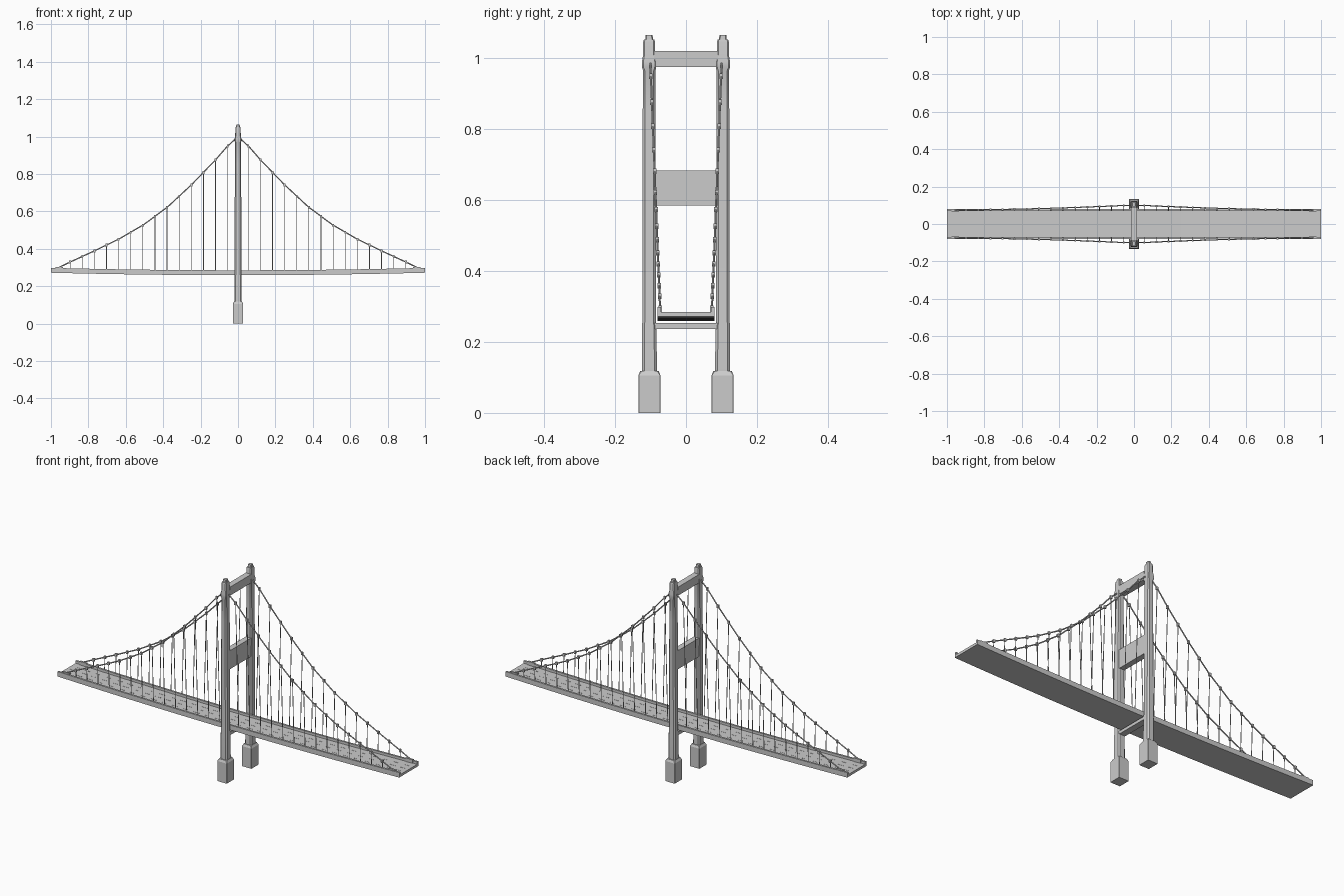
import bpy, bmesh, math
from mathutils import Vector

if "Cube" in bpy.data.objects:
    bpy.data.objects.remove(bpy.data.objects["Cube"])


def finish(name, bm, smooth=False):
    bmesh.ops.recalc_face_normals(bm, faces=bm.faces)
    mesh = bpy.data.meshes.new(name)
    bm.to_mesh(mesh)
    bm.free()
    ob = bpy.data.objects.new(name, mesh)
    bpy.context.collection.objects.link(ob)
    if smooth:
        bpy.ops.object.select_all(action='DESELECT')
        ob.select_set(True)
        bpy.context.view_layer.objects.active = ob
        bpy.ops.object.shade_smooth_by_angle(angle=math.radians(40))
    return ob


def loft(bm, rings):
    loops = [[bm.verts.new(p) for p in r] for r in rings]
    n = len(loops[0])
    for a, b in zip(loops, loops[1:]):
        for i in range(n):
            bm.faces.new((a[i], a[(i + 1) % n], b[(i + 1) % n], b[i]))
    bm.faces.new(loops[0][::-1])
    bm.faces.new(loops[-1])


def box(bm, x0, x1, y0, y1, z0, z1):
    loft(bm, [[(x0, y0, z), (x1, y0, z), (x1, y1, z), (x0, y1, z)] for z in (z0, z1)])


def ring(hx, y0, y1, z, c):
    # rectangle with chamfered corners
    return [(-hx + c, y0, z), (hx - c, y0, z), (hx, y0 + c, z), (hx, y1 - c, z),
            (hx - c, y1, z), (-hx + c, y1, z), (-hx, y1 - c, z), (-hx, y0 + c, z)]


def tube(bm, pts, r, n=6):
    pts = [Vector(p) for p in pts]
    rings = []
    for i, p in enumerate(pts):
        t = (pts[min(i + 1, len(pts) - 1)] - pts[max(i - 1, 0)]).normalized()
        u = t.cross(Vector((0, 1, 0))).normalized()
        v = t.cross(u)
        rings.append([p + r * (math.cos(a) * u + math.sin(a) * v)
                      for a in (2 * math.pi * k / n for k in range(n))])
    loft(bm, rings)


def sag(x):
    return -0.013 * (1 - x * x)


# Tower legs with block feet and capped heads
for side, s in (("left", -1), ("right", 1)):
    def section(hx, yi, yo, z, c):
        y0, y1 = sorted((s * yi, s * yo))
        return ring(hx, y0, y1, z, c)
    bm = bmesh.new()
    loft(bm, [section(0.028, .072, .134, 0, .001), section(0.028, .072, .134, .106, .001),
              section(0.022, .077, .129, .118, .004)])
    finish(side + "_pier_foot", bm)
    bm = bmesh.new()
    loft(bm, [section(*v) for v in (
        (.020, .082, .124, .115, .007), (.020, .083, .124, .24, .007),
        (.019, .085, .123, .26, .007), (.018, .085, .123, .60, .007),
        (.016, .086, .122, .85, .006), (.015, .086, .121, .965, .005),
        (.018, .084, .124, .975, .004), (.018, .084, .124, .99, .004),
        (.014, .087, .121, 1.01, .004), (.014, .087, .121, 1.045, .004),
        (.012, .089, .119, 1.052, .003))])
    finish(side + "_tower_leg", bm, True)
    bm = bmesh.new()
    loft(bm, [section(.010, .093, .115, 1.05, .003), section(.009, .094, .114, 1.065, .003)])
    finish(side + "_leg_cap", bm)

# Cross beams between the legs
for name, hx, z0, z1 in (("lower_beam", .017, .237, .253), ("middle_beam", .015, .585, .683),
                         ("top_beam", .016, .975, 1.02)):
    bm = bmesh.new()
    box(bm, -hx, hx, -.09, .09, z0, z1)
    finish(name, bm)

# Gently sagging trough-shaped deck
profile = [(-.080, .272), (.080, .272), (.080, .298), (.070, .298), (.070, .285),
           (-.070, .285), (-.070, .298), (-.080, .298)]
bm = bmesh.new()
xs = [i / 12 for i in range(-12, 13)]
loft(bm, [[(x, y, z + sag(x)) for y, z in profile] for x in xs])
finish("bridge_deck", bm)

# Lane dashes
bm = bmesh.new()
for y in (-.035, 0, .035):
    for i in range(32):
        x = -.96875 + i * .0625
        z = .285 + sag(x)
        box(bm, x - .016, x + .016, y - .001, y + .001, z - .001, z + .0008)
finish("lane_dashes", bm)

# Main cable heights from tower to deck end
path = [(0, 1.0), (.06, .945), (.118, .878), (.246, .745), (.375, .625), (.503, .53),
        (.637, .452), (.77, .388), (.9, .328), (.975, .292)]


def height(x):
    for (xa, za), (xb, zb) in zip(path, path[1:]):
        if x <= xb:
            return za + (zb - za) * (x - xa) / (xb - xa)
    return path[-1][1]


def plane_y(z):
    return .073 + .028 * (z - .29) / .71


# Cables, hangers and clamps lie in one leaning plane per side
cables, hangers, clamps = bmesh.new(), bmesh.new(), bmesh.new()
for sx in (-1, 1):
    for sy in (-1, 1):
        tube(cables, [(sx * x, sy * plane_y(z), z) for x, z in path], .0032)
        for i in range(14):
            x = .055 + .0648 * i
            z = height(x)
            y = sy * plane_y(z)
            tube(hangers, [(sx * x, sy * .073, .29 + sag(x)), (sx * x, y, z)], .002, 5)
            box(clamps, sx * x - .005, sx * x + .005, y - .005, y + .005, z - .008, z + .007)
        # anchor at the deck end
        box(clamps, sx * .955 - .02, sx * .955 + .02, sy * .072 - .005, sy * .072 + .005, .283, .303)
finish("main_cables", cables, True)
finish("hanger_cables", hangers, True)
finish("cable_clamps", clamps)
